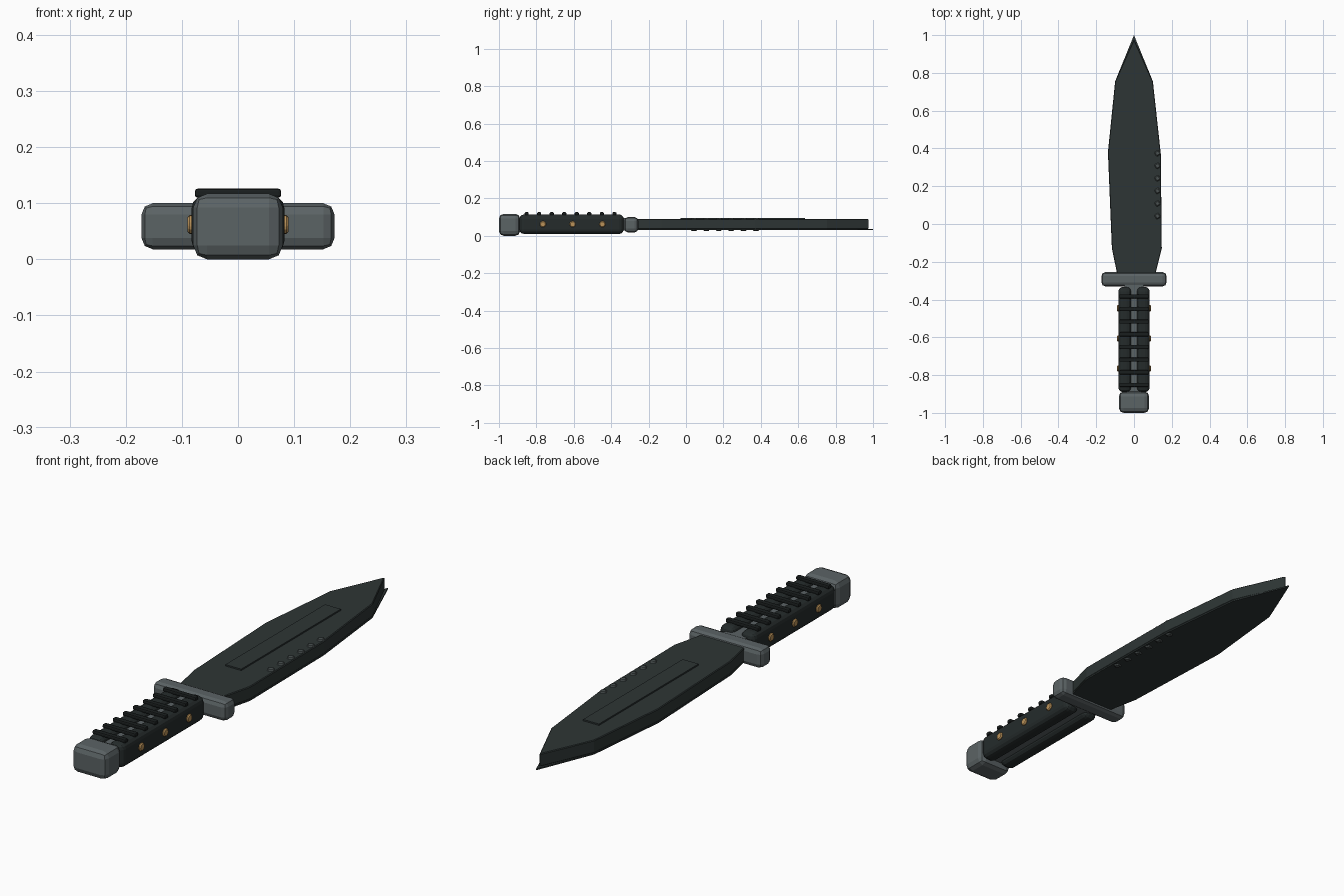
import bpy, bmesh, math
from mathutils import Matrix

if "Cube" in bpy.data.objects:
    bpy.data.objects.remove(bpy.data.objects["Cube"])


def material(name, rgb):
    m = bpy.data.materials.new(name)
    m.diffuse_color = (*rgb, 1)
    m.use_nodes = True
    m.node_tree.nodes["Principled BSDF"].inputs["Base Color"].default_value = m.diffuse_color
    return m


STEEL = material("grey steel", (0.105, 0.125, 0.13))
BLADE = material("dark blade steel", (0.027, 0.036, 0.035))
GRIP = material("black grip", (0.018, 0.024, 0.024))
RIB = material("rib rubber", (0.010, 0.013, 0.013))
BRASS = material("brass", (0.50, 0.29, 0.10))
TOOTH = material("tooth steel", (0.07, 0.085, 0.085))


def finish(name, bm, mat, bevel=0, segments=2):
    bmesh.ops.recalc_face_normals(bm, faces=bm.faces)
    me = bpy.data.meshes.new(name)
    bm.to_mesh(me)
    bm.free()
    me.materials.append(mat)
    ob = bpy.data.objects.new(name, me)
    bpy.context.collection.objects.link(ob)
    if bevel:
        mod = ob.modifiers.new("bevel", 'BEVEL')
        mod.width = bevel
        mod.segments = segments
        mod.limit_method = 'ANGLE'
    return ob


def box(name, x, y, z, mat, bevel=0, segments=2, turn=0):
    """Box from (min, max) ranges, optionally turned about its own z axis."""
    bm = bmesh.new()
    mid = [(a + b) / 2 for a, b in (x, y, z)]
    size = [b - a for a, b in (x, y, z)]
    bmesh.ops.create_cube(bm, size=1, matrix=Matrix.Translation(mid)
                          @ Matrix.Rotation(turn, 4, 'Z') @ Matrix.Diagonal((*size, 1)))
    return finish(name, bm, mat, bevel, segments)


def plate(name, outline, z0, z1, mat, bevel=0):
    """Outline in the xy plane pulled up from z0 to z1."""
    bm = bmesh.new()
    face = bm.faces.new([bm.verts.new((x, y, z0)) for x, y in outline])
    top = bmesh.ops.extrude_face_region(bm, geom=[face])["geom"]
    bmesh.ops.translate(bm, vec=(0, 0, z1 - z0),
                        verts=[v for v in top if isinstance(v, bmesh.types.BMVert)])
    return finish(name, bm, mat, bevel, 1)


# blade body, and the thin cutting edge under it that reaches past the tip
left = [(-0.10, 0.755), (-0.138, 0.38), (-0.117, -0.13), (-0.088, -0.27)]
right = [(0.112, -0.27), (0.147, -0.13), (0.142, 0.37), (0.10, 0.755)]
plate("blade", [(0, 0.978)] + left + right, 0.036, 0.09, BLADE, 0.003)
plate("cutting_edge", [(0, 1.0)] + left + right, 0.030, 0.036, BLADE)

# raised fuller panel on the blade
box("fuller_panel", (-0.038, 0.036), (-0.03, 0.635), (0.088, 0.096), BLADE)

# saw teeth through the right side of the blade
for i in range(6):
    y = 0.042 + i * 0.0665
    box(f"saw_tooth_{i + 1}", (0.111, 0.138), (y - 0.0135, y + 0.0135),
        (0.025, 0.095), TOOTH, 0.005, 1, math.radians(28))

# guard, pommel and tang
box("guard", (-0.172, 0.172), (-0.33, -0.255), (0.018, 0.10), STEEL, 0.02)
box("pommel", (-0.08, 0.08), (-1.0, -0.887), (0.0, 0.117), STEEL, 0.025)
box("tang", (-0.05, 0.05), (-0.90, -0.30), (0.028, 0.094), STEEL)

# grip scales and brass rivets on both sides
for side, tag in ((-1, "left"), (1, "right")):
    box(f"grip_scale_{tag}", tuple(sorted((side * 0.015, side * 0.083))),
        (-0.89, -0.333), (0.01, 0.114), GRIP, 0.024, 3)
    for i in range(3):
        bm = bmesh.new()
        bmesh.ops.create_cone(
            bm, cap_ends=True, segments=12, radius1=0.017, radius2=0.017, depth=0.03,
            matrix=Matrix.Translation((side * 0.075, -0.765 + i * 0.159, 0.062))
            @ Matrix.Rotation(math.pi / 2, 4, 'Y'))
        finish(f"rivet_{tag}_{i + 1}", bm, BRASS, 0.004, 1)

# ribs across the top of the grip
for i in range(8):
    y = -0.852 + i * 0.067
    box(f"grip_rib_{i + 1}", (-0.077, 0.077), (y - 0.011, y + 0.011),
        (0.110, 0.126), RIB, 0.005)
